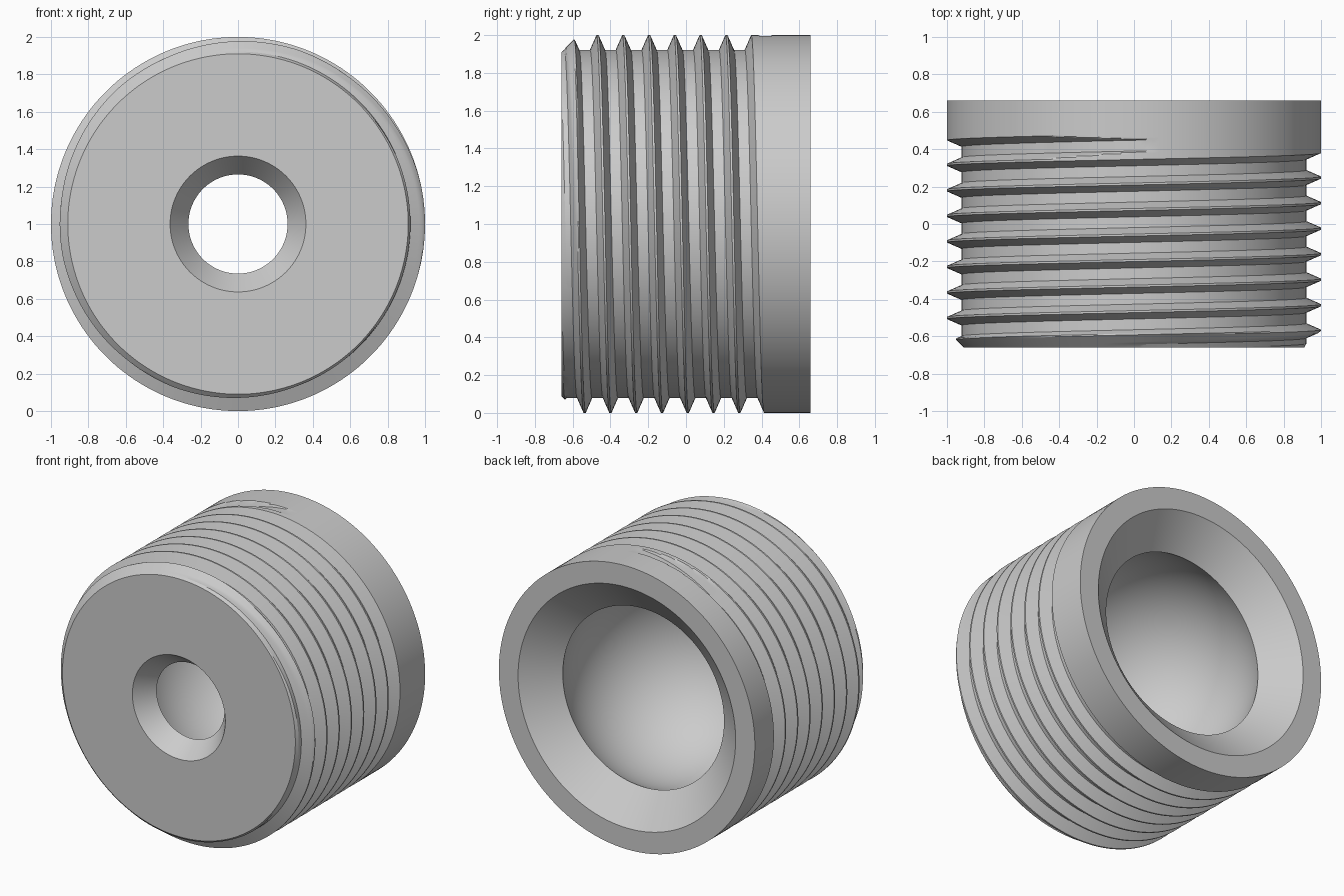
import bpy, bmesh, math

cube = bpy.data.objects.get("Cube")
if cube:
    bpy.data.objects.remove(cube, do_unlink=True)

COLS = 180            # facets around the axis
HALF = 0.66           # half length along y
PITCH, START = 0.1365, -0.093
ROOT = 0.922          # radius at the bottom of the thread
FRONT_R = 0.91        # radius of the front face
END_TURN = 3.265      # turn at which the groove runs out

# Single grey material
grey = bpy.data.materials.new("plain_grey")
grey.use_nodes = True
colour = (0.6, 0.6, 0.6, 1)
grey.diffuse_color = colour
grey.node_tree.nodes["Principled BSDF"].inputs["Base Color"].default_value = colour

bm = bmesh.new()


def ring_point(turn, radius, y):
    a = 2 * math.pi * turn
    return bm.verts.new((-radius * math.cos(a), y, 1 + radius * math.sin(a)))


def skin(rows):
    """Join successive rows of points with quads."""
    for low, high in zip(rows, rows[1:]):
        for i in range(COLS):
            bm.faces.new((low[i], low[i + 1], high[i + 1], high[i]))


def thread_radius(turn, f, y):
    """Flat-bottomed V groove that runs out at its end, with a front chamfer."""
    slope = (min(f, 1 - f) - 0.04) / 0.25
    r = 1 - (1 - ROOT) * min(1, max(0, slope))
    if turn >= END_TURN:
        r = 1
    else:
        r += max(0, 1 - (END_TURN - turn) / 0.1) * (1 - ROOT)
    return min(1, r, FRONT_R + y + HALF)


# Threaded outside: rows follow the helix and are clamped to both ends
flank = [0.04 + 0.25 * i / 5 for i in range(6)]
steps = [0] + flank + [0.5] + [1 - f for f in reversed(flank)]
rows = []
for k in range(-6, 7):
    for f in steps:
        row = []
        for i in range(COLS + 1):
            t = i / COLS
            y = START + PITCH * (k + t + f)
            y = max(-HALF, min(HALF, y))
            row.append(ring_point(t, thread_radius(k + t, f, y), y))
        rows.append(row)
skin(rows)

# Inside: front face, countersink, ball socket, rear cone, rear rim
hole_r, hole_y = 0.265, -0.53
mouth_r, mouth_y = 0.63, 0.475
centre = (mouth_r**2 + mouth_y**2 - hole_r**2 - hole_y**2) / (2 * (mouth_y - hole_y))
ball = math.hypot(hole_r, hole_y - centre)
a0 = math.atan2(hole_r, hole_y - centre)
a1 = math.atan2(mouth_r, mouth_y - centre)
profile = [(FRONT_R, -HALF), (0.363, -HALF)]
for i in range(33):
    a = a0 + (a1 - a0) * i / 32
    profile.append((ball * math.sin(a), centre + ball * math.cos(a)))
profile += [(0.85, HALF), (1, HALF)]
skin([[ring_point(i / COLS, r, y) for i in range(COLS + 1)] for r, y in profile])

# Weld seams and clamped rows, then make the object
bmesh.ops.remove_doubles(bm, verts=bm.verts, dist=0.00002)
bmesh.ops.dissolve_degenerate(bm, edges=bm.edges, dist=0.00001)
bmesh.ops.recalc_face_normals(bm, faces=bm.faces)
mesh = bpy.data.meshes.new("threaded_plug")
bm.to_mesh(mesh)
bm.free()
mesh.materials.append(grey)
plug = bpy.data.objects.new("threaded_plug", mesh)
bpy.context.collection.objects.link(plug)
bpy.ops.object.select_all(action="DESELECT")
plug.select_set(True)
bpy.context.view_layer.objects.active = plug
bpy.ops.object.shade_smooth_by_angle(angle=math.radians(22))
